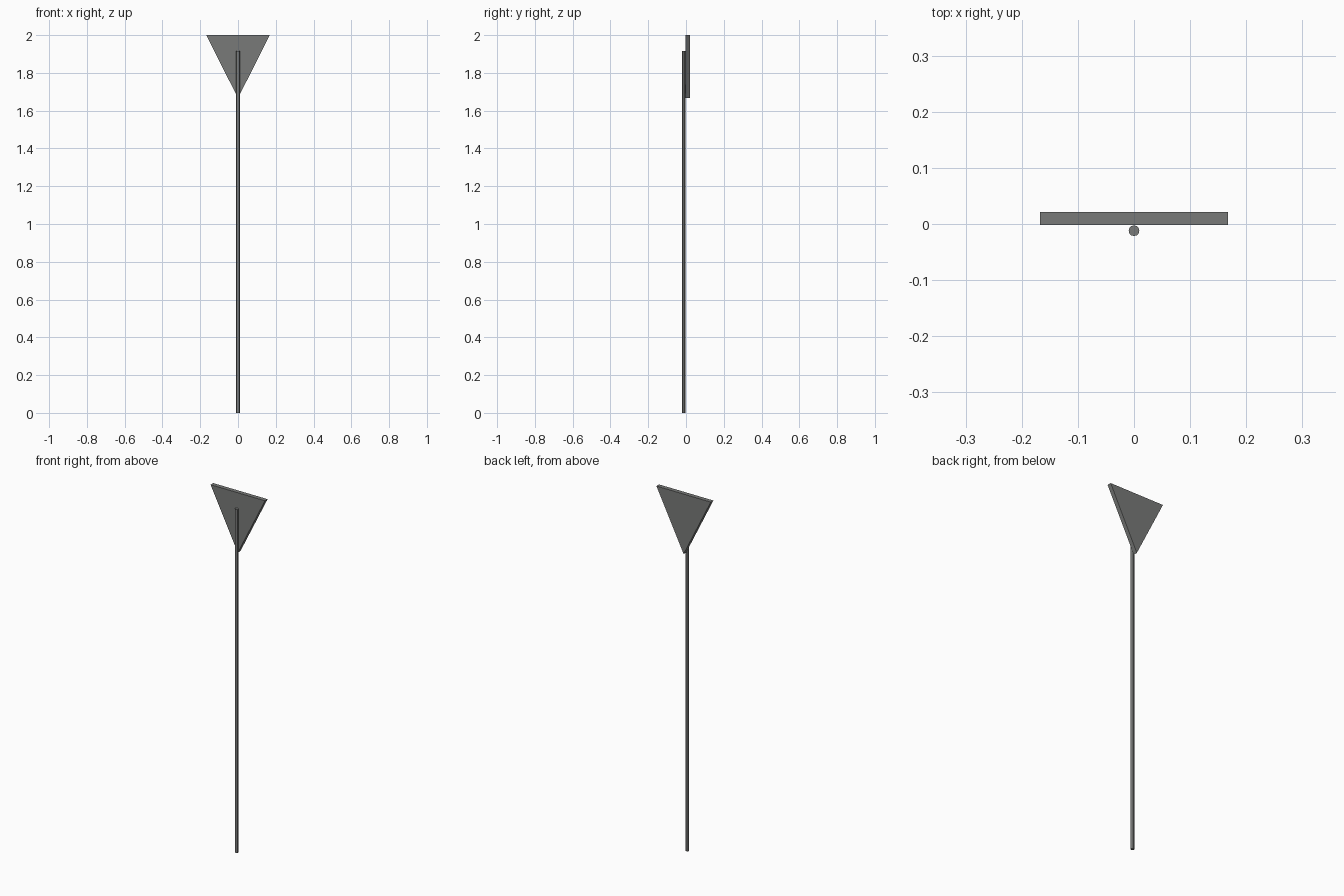
import bpy, bmesh

if "Cube" in bpy.data.objects:
    bpy.data.objects.remove(bpy.data.objects["Cube"])

dark = bpy.data.materials.new("dark_grey")
dark.diffuse_color = (0.19, 0.195, 0.19, 1)
dark.use_nodes = True
dark.node_tree.nodes["Principled BSDF"].inputs["Base Color"].default_value = dark.diffuse_color

# triangular pennant plate: extruded profile, point down
profile = [(-0.1675, 2.0), (0.0, 1.666), (0.1675, 2.0)]
y_front, y_back = -0.002, 0.0215
bm = bmesh.new()
face = bm.faces.new([bm.verts.new((x, y_front, z)) for x, z in profile])
ext = bmesh.ops.extrude_face_region(bm, geom=[face])
verts = [g for g in ext["geom"] if isinstance(g, bmesh.types.BMVert)]
bmesh.ops.translate(bm, vec=(0, y_back - y_front, 0), verts=verts)
# the extrusion keeps the front face, so only the normals need fixing
bmesh.ops.recalc_face_normals(bm, faces=bm.faces[:])
mesh = bpy.data.meshes.new("triangular_plate")
bm.to_mesh(mesh)
bm.free()
plate = bpy.data.objects.new("triangular_plate", mesh)
bpy.context.collection.objects.link(plate)

# thin round pole fixed to the front of the plate
height, radius = 1.915, 0.0095
bpy.ops.mesh.primitive_cylinder_add(vertices=12, radius=radius, depth=height,
                                    location=(0, -0.012, height / 2))
pole = bpy.context.object
pole.name = "pole"
bpy.ops.object.shade_smooth_by_angle()

for part in (plate, pole):
    part.data.materials.append(dark)
